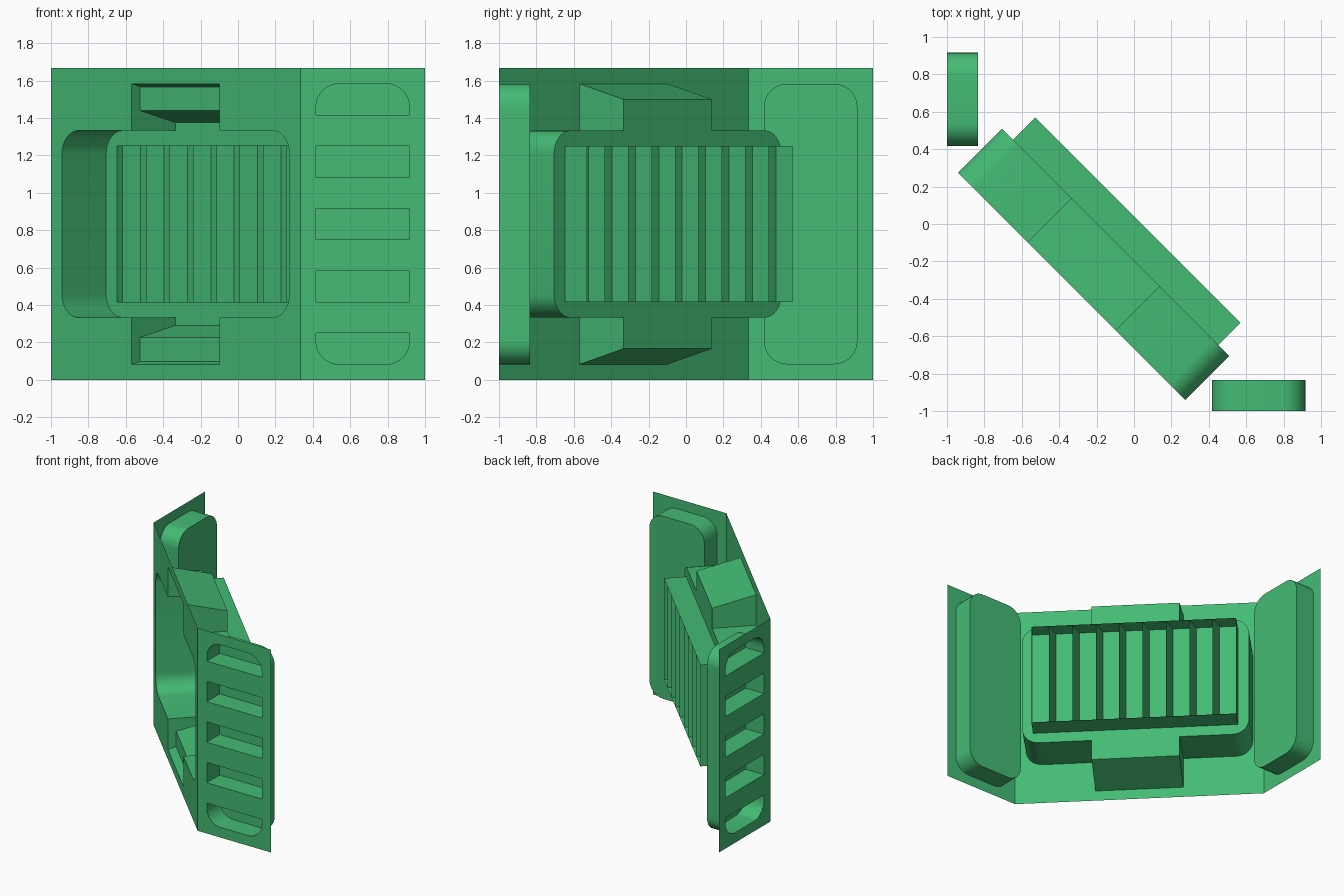
import bpy, bmesh, math
from mathutils import Vector

if "Cube" in bpy.data.objects:
    bpy.data.objects.remove(bpy.data.objects["Cube"])

H = 5 / 3            # wall height
R = 1 / 8            # corner radius
S = math.sqrt(0.5)

green = bpy.data.materials.new("green_paint")
green.diffuse_color = (0.058, 0.497, 0.174, 1)
green.use_nodes = True
green.node_tree.nodes["Principled BSDF"].inputs["Base Color"].default_value = green.diffuse_color

# Each wall has its own frame: centre, sideways direction, inward direction
DIAGONAL = (Vector((-1/3, -1/3, 0)), Vector((S, -S, 0)), Vector((S, S, 0)))
FRONT = (Vector((2/3, -1, 0)), Vector((1, 0, 0)), Vector((0, 1, 0)))
LEFT = (Vector((-1, 2/3, 0)), Vector((0, 1, 0)), Vector((1, 0, 0)))


class Part:
    def __init__(self, name, frame):
        self.name, self.frame, self.bm = name, frame, bmesh.new()

    def v(self, u, d, z):
        c, a, n = self.frame
        return self.bm.verts.new(c + a * u + n * d + Vector((0, 0, z)))

    def face(self, pts):
        self.bm.faces.new([self.v(*p) for p in pts])

    def sheet(self, loops, d):
        """Flat sheet at depth d: first loop is the outline, the rest are holes."""
        edges = []
        for loop in loops:
            vs = [self.v(u, d, z) for u, z in loop]
            edges += [self.bm.edges.new((vs[i - 1], vs[i])) for i in range(len(vs))]
        bmesh.ops.triangle_fill(self.bm, use_beauty=True, edges=edges)

    def walls(self, path, d0, d1, closed=True):
        for i in range(0 if closed else 1, len(path)):
            (u0, z0), (u1, z1) = path[i - 1], path[i]
            self.face([(u0, d0, z0), (u1, d0, z1), (u1, d1, z1), (u0, d1, z0)])

    def profile(self, pts, u0, u1):
        """Sweep a (depth, height) path sideways."""
        for (d0, z0), (d1, z1) in zip(pts, pts[1:]):
            self.face([(u0, d0, z0), (u1, d0, z0), (u1, d1, z1), (u0, d1, z1)])

    def finish(self):
        bmesh.ops.remove_doubles(self.bm, verts=self.bm.verts, dist=1e-4)
        bmesh.ops.recalc_face_normals(self.bm, faces=self.bm.faces)
        me = bpy.data.meshes.new(self.name)
        self.bm.to_mesh(me)
        self.bm.free()
        me.materials.append(green)
        ob = bpy.data.objects.new(self.name, me)
        bpy.context.collection.objects.link(ob)
        bpy.ops.object.select_all(action='DESELECT')
        ob.select_set(True)
        bpy.context.view_layer.objects.active = ob
        bpy.ops.object.shade_smooth_by_angle(angle=math.radians(25))


def corner(u, z, quarter, n=8):
    return [(u + R * math.cos(a), z + R * math.sin(a))
            for a in ((quarter + i / n) * math.pi / 2 for i in range(n + 1))]


def rect(hw, z0, z1):
    return [(hw, z0), (hw, z1), (-hw, z1), (-hw, z0)]


def mirrored(path):
    return [(-u, z) for u, z in reversed(path)]


# Vented side walls: five slots opening into a closed rounded pocket
def vent_wall(name, frame):
    hw, z0, z1, depth = 0.25, 1 / 12, H - 1 / 12, 1 / 6
    step = (z1 - z0) / 9
    low = ([(-hw, z0 + step)] + corner(-hw + R, z0 + R, 2)
           + corner(hw - R, z0 + R, 3) + [(hw, z0 + step)])
    high = ([(hw, z1 - step)] + corner(hw - R, z1 - R, 0)
            + corner(-hw + R, z1 - R, 1) + [(-hw, z1 - step)])
    slots = [low, high] + [rect(hw, z0 + i * step, z0 + (i + 1) * step) for i in (2, 4, 6)]
    wall = Part(name + "_wall", frame)
    wall.sheet([rect(1 / 3, 0, H)] + slots, 0)
    wall.finish()
    pocket = Part(name + "_vent_pocket", frame)
    pocket.walls(low + high, 0, depth)
    pocket.sheet([low + high], depth)
    pocket.finish()
    bars = Part(name + "_vent_bars", frame)
    for i in range(1, 9):
        z = z0 + i * step
        bars.profile([(0, z), (depth, z)], -hw, hw)
    bars.finish()


vent_wall("front", FRONT)
vent_wall("left", LEFT)

# Diagonal wall with the big recess and its two notches
PW, PZ0, PZ1, PD = 4 / 3 * S - 1 / 12, 1 / 3, 4 / 3, 1 / 3
NW, N_FRONT, N_BACK = 1 / 3, H - 1 / 12, 1.5
BW, BZ0, BZ1, BD = PW - 1 / 12, 5 / 12, 1.25, 0.5

side = [(NW, PZ0)] + corner(PW - R, PZ0 + R, 3) + corner(PW - R, PZ1 - R, 0) + [(NW, PZ1)]


def outline(top):
    half = [(NW, H - top)] + side + [(NW, top)]
    return half + mirrored(half)


wall = Part("diagonal_wall", DIAGONAL)
wall.sheet([rect(4 / 3 * S, 0, H), outline(N_FRONT)], 0)
wall.finish()

recess = Part("recess", DIAGONAL)
recess.walls(side, 0, PD, closed=False)
recess.walls(mirrored(side), 0, PD, closed=False)
recess.sheet([outline(N_BACK), rect(BW, BZ0, BZ1)], PD)
for flip in (False, True):
    f = (lambda z: H - z) if flip else (lambda z: z)
    recess.profile([(0, f(N_FRONT)), (PD, f(N_BACK))], -NW, NW)
    for u in (-NW, NW):
        recess.face([(u, 0, f(PZ1)), (u, 0, f(N_FRONT)), (u, PD, f(N_BACK)), (u, PD, f(PZ1))])
recess.finish()

# Wedge blocks filling the notches
for name, f in (("upper_wedge", lambda z: z), ("lower_wedge", lambda z: H - z)):
    wedge = Part(name, DIAGONAL)
    wedge.profile([(0.0625, f(1.567)), (0.0625, f(1.44)), (PD, f(1.375))], -NW, NW)
    wedge.finish()

# Shallow box around the grille
frame = Part("grille_frame", DIAGONAL)
frame.walls(rect(BW, BZ0, BZ1), PD, BD)
frame.finish()

# Sawtooth grille sheet: nine flats with eight ridges between them
grille = Part("grille", DIAGONAL)
ridge = 1 / 24
flat = (2 * BW - 8 * ridge) / 9
pts, u = [], -BW
for i in range(9):
    pts += [(u, 0.375), (u + flat, 0.375)]
    u += flat + ridge
    if i < 8:
        pts.append((u, BD))
for (u0, d0), (u1, d1) in zip(pts, pts[1:]):
    grille.face([(u0, d0, BZ0), (u1, d1, BZ0), (u1, d1, BZ1), (u0, d0, BZ1)])
grille.finish()
